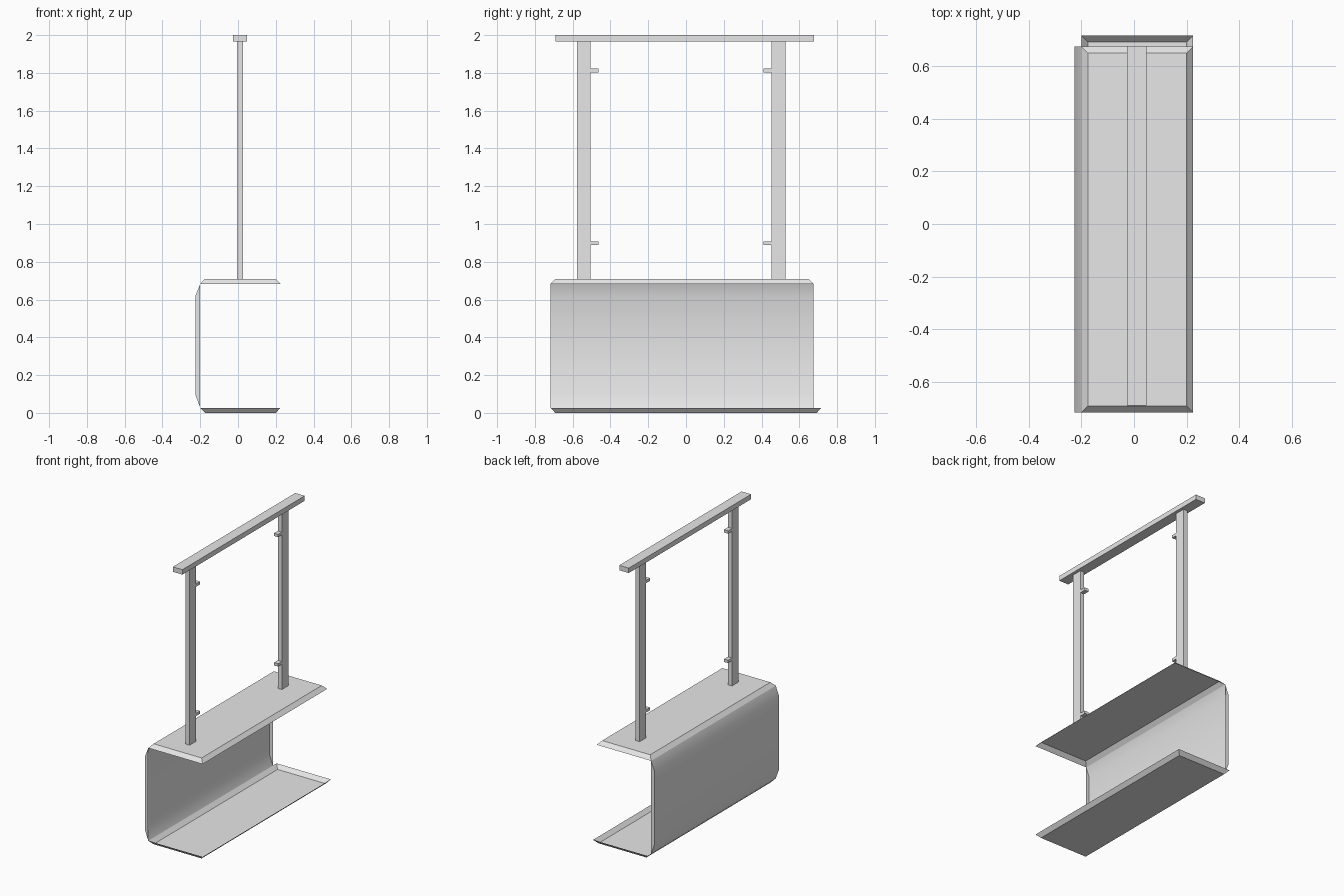
import bpy
import bmesh
from math import radians

cube = bpy.data.objects.get("Cube")
if cube:
    bpy.data.objects.remove(cube, do_unlink=True)

grey = bpy.data.materials.new("light_grey")
grey.use_nodes = True
grey.diffuse_color = (0.8, 0.8, 0.8, 1)
grey.node_tree.nodes["Principled BSDF"].inputs["Base Color"].default_value = (0.8, 0.8, 0.8, 1)


def make_object(name, bm):
    mesh = bpy.data.meshes.new(name)
    bm.to_mesh(mesh)
    bm.free()
    mesh.materials.append(grey)
    obj = bpy.data.objects.new(name, mesh)
    bpy.context.collection.objects.link(obj)
    return obj


def box(name, x, y, z):
    """Closed box between (low, high) limits on each axis."""
    bm = bmesh.new()
    bmesh.ops.create_cube(bm, size=1)
    for v in bm.verts:
        for axis, (low, high) in enumerate((x, y, z)):
            v.co[axis] = high if v.co[axis] > 0 else low
    return make_object(name, bm)


def tray(name, x, y, rim_z, flat_z, inset=0.025):
    """Thin open sheet: a flat panel with four sloped edges."""
    def ring(d, z):
        return [bm.verts.new(p) for p in ((x[0] + d, y[0] + d, z), (x[1] - d, y[0] + d, z),
                                          (x[1] - d, y[1] - d, z), (x[0] + d, y[1] - d, z))]
    bm = bmesh.new()
    rim, flat = ring(0, rim_z), ring(inset, flat_z)
    up = flat_z > rim_z
    bm.faces.new(flat if up else flat[::-1])
    for i in range(4):
        j = (i + 1) % 4
        side = [rim[i], rim[j], flat[j], flat[i]]
        bm.faces.new(side if up else side[::-1])
    return make_object(name, bm)


# Shelves: mirrored trays, the upper one slightly shorter
tray("upper_shelf", (-0.2, 0.225), (-0.717, 0.675), 0.683, 0.71)
tray("lower_shelf", (-0.2, 0.225), (-0.717, 0.717), 0.027, 0.0)

# Side panel: bowed sheet with closed ends, open towards the shelves
profile = [(-0.2, 0.683), (-0.226, 0.617), (-0.226, 0.098), (-0.2, 0.027)]
bm = bmesh.new()
front, back = [[bm.verts.new((px, py, pz)) for px, pz in profile] for py in (-0.717, 0.675)]
for i in range(3):
    bm.faces.new((front[i], back[i], back[i + 1], front[i + 1]))
bm.faces.new(front)
bm.faces.new(back[::-1])
bmesh.ops.recalc_face_normals(bm, faces=bm.faces)
if bm.faces[:][1].normal.x > 0:
    bmesh.ops.reverse_faces(bm, faces=bm.faces)
panel = make_object("side_panel", bm)
bpy.ops.object.select_all(action="DESELECT")
panel.select_set(True)
bpy.context.view_layer.objects.active = panel
bpy.ops.object.shade_smooth_by_angle(angle=radians(30))

# Posts with two small brackets each, facing inwards
post_x = (-0.006, 0.026)
for label, y, bracket_y in (("front", (-0.578, -0.505), (-0.505, -0.462)),
                            ("back", (0.453, 0.527), (0.411, 0.453))):
    box(label + "_post", post_x, y, (0.71, 1.965))
    for level, z in (("lower", 0.888), ("upper", 1.803)):
        box(f"{label}_{level}_bracket", post_x, bracket_y, (z, z + 0.02))

# Rail across the post tops
box("top_rail", (-0.026, 0.048), (-0.69, 0.677), (1.965, 2.0))
